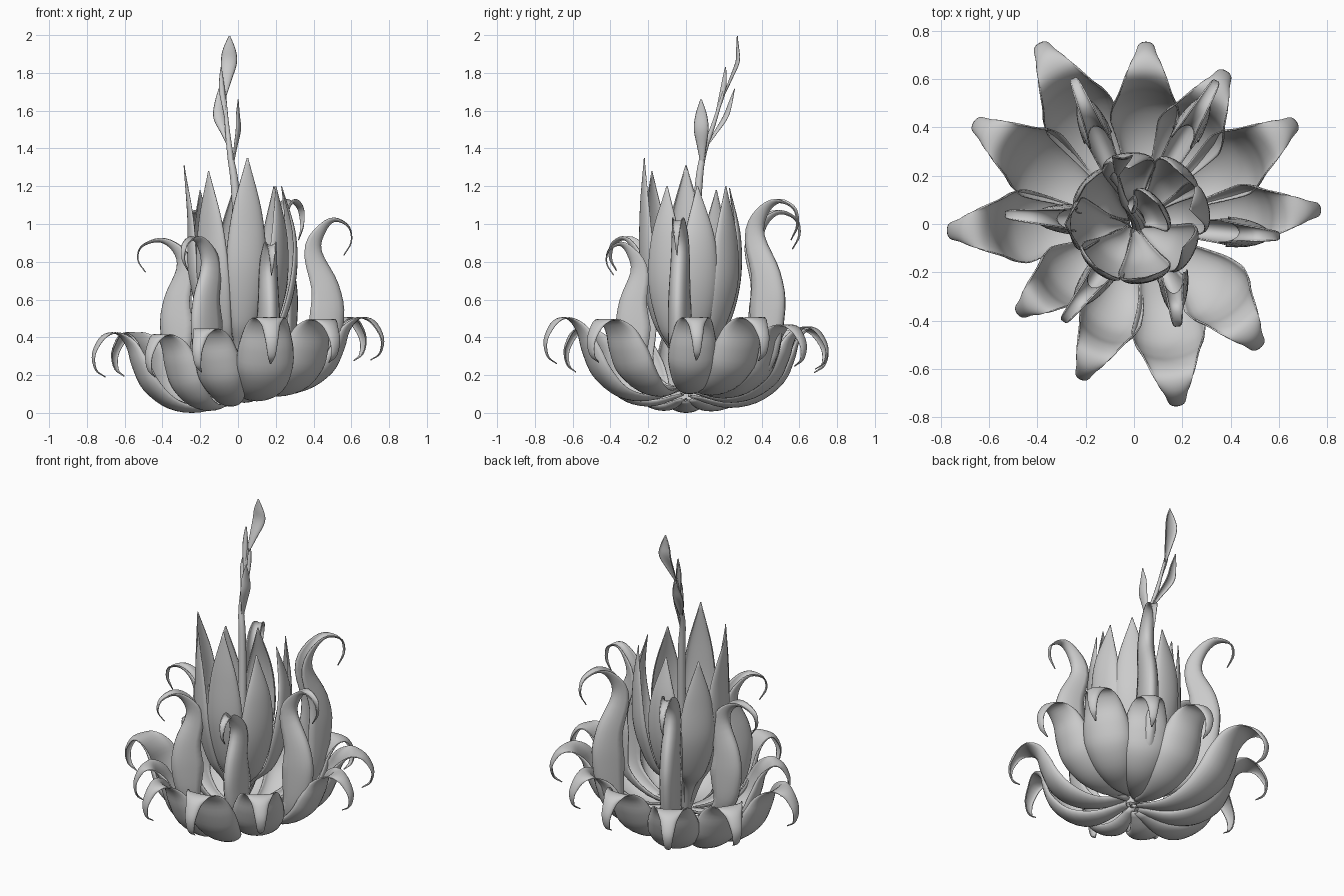
import bpy, math
from mathutils import Vector

if "Cube" in bpy.data.objects:
    bpy.data.objects.remove(bpy.data.objects["Cube"])


def spline(vals, n):
    """Catmull-Rom resampling of a short list of vectors."""
    out = []
    m = len(vals) - 1
    for i in range(n + 1):
        f = i / n * m
        k = min(int(f), m - 1)
        t = f - k
        b, c = vals[k], vals[k + 1]
        a = vals[k - 1] if k else b * 2 - c
        d = vals[k + 2] if k + 2 <= m else c * 2 - b
        out.append((b * 2 + (c - a) * t + (a * 2 - b * 5 + c * 4 - d) * t * t
                    + (b * 3 - a - c * 3 + d) * t ** 3) * 0.5)
    return out


def finish(name, verts, faces, thick):
    me = bpy.data.meshes.new(name)
    me.from_pydata(verts, [], faces)
    me.polygons.foreach_set("use_smooth", [True] * len(me.polygons))
    ob = bpy.data.objects.new(name, me)
    bpy.context.collection.objects.link(ob)
    if thick:
        mod = ob.modifiers.new("thickness", 'SOLIDIFY')
        mod.thickness = thick
        mod.offset = 0
    return ob


def blade(name, spine, widths, depths, side, n=40, m=12, thick=0.006):
    """Cupped leaf: half-ellipse sections (half width, depth) along a spine."""
    side = Vector(side).normalized()
    pts = spline([Vector(p) for p in spine], n)
    prof = spline([Vector((w, d)) for w, d in zip(widths, depths)], n)
    verts, faces = [], []
    for i, p in enumerate(pts):
        tan = (pts[min(i + 1, n)] - pts[max(i - 1, 0)]).normalized()
        nor = tan.cross(side).normalized()
        w, d = max(prof[i].x, 0.001), prof[i].y
        for j in range(m + 1):
            a = (j / m * 2 - 1) * math.pi / 2
            verts.append(p + side * w * math.sin(a) + nor * d * (1 - math.cos(a)))
    for i in range(n):
        for j in range(m):
            a = i * (m + 1) + j
            faces.append((a, a + m + 1, a + m + 2, a + 1))
    return finish(name, verts, faces, thick)


def radial(name, x, y, rz, widths, depths, ox=0, oy=0):
    """Blade whose (radius, height) spine points towards x, y, swerving by ox, oy."""
    R = math.hypot(x, y)
    dx, dy = (x - ox) / R, (y - oy) / R
    pts = []
    for r, z in rz:
        f = min(1, r / .3)
        pts.append((ox * f + r * dx, oy * f + r * dy, z))
    return blade(name, pts, widths, depths, (-dy, dx, 0))


# Outer ring of broad curling petals: outermost x, y, top height, swerve, width factor
outer = [(-.39, .745, .45, .02, .0, 1), (.05, .75, .46, .04, 0, .95),
         (.38, .63, .47, .02, 0, .95), (.67, .42, .51, .02, 0, .95),
         (.77, .06, .51, 0, 0, .85), (.52, -.51, .50, .08, .05, 1),
         (.18, -.75, .51, .09, 0, 1), (-.22, -.64, .45, .08, 0, .87),
         (-.48, -.37, .42, 0, 0, .88), (-.77, -.03, .43, 0, .02, 1),
         (-.66, .42, .43, 0, 0, 1)]
profile = [(.02, .11), (.2, .055), (.36, .075), (.49, .18), (.55, .31), (.58, .42),
           (.635, .49), (.71, .475), (.757, .38), (.742, .29), (.69, .25)]
for i, (x, y, top, ox, oy, wf) in enumerate(outer):
    R = math.hypot(x, y)
    dz = .05 * x / R
    k = (top - dz) / .5
    rz = [(r * R / .757, (z * k if z > .15 else z) + dz) for r, z in profile]
    widths = [.02, .065, .115, .148, .145, .118, .082, .05, .032, .018, .001]
    radial(f"outer_petal_{i + 1}", x, y, rz, [w * wf for w in widths],
           [.01, .03, .06, .085, .08, .05, .005, -.02, -.015, -.006, 0], ox, oy)

# Middle ring of tall folded straps: outermost x, y, body radius, top height, swerve
straps = [(.6, -.05, .56, 1.03, 0), (.34, .59, .60, 1.13, 0), (-.25, .60, .56, 1.07, 0),
          (-.53, .04, .41, .92, 0), (-.29, -.40, .41, .93, .02), (.18, -.42, .40, .90, .14)]
for i, (x, y, b, h, ox) in enumerate(straps):
    R = math.hypot(x, y)
    q = .79 * b
    rz = [(.02, .12), (.5 * b, .13), (.87 * b, .24), (b, .48 * h), (.95 * b, .66 * h),
          (q, .83 * h), (q + .02, .93 * h), (q + (R - q) * .45, .985 * h),
          (q + (R - q) * .9, .955 * h), (R, .88 * h), (R - .04, .81 * h)]
    radial(f"strap_petal_{i + 1}", x, y, rz,
           [.015, .04, .055, .06, .055, .047, .037, .028, .018, .01, .001],
           [.01, .05, .12, .175, .145, .09, .05, .02, .006, 0, 0], ox)

# Inner cluster of upright pointed leaves: tip x, y, z and bulge
leaves = [(.05, -.22, 1.35, 1.08), (-.155, -.18, 1.28, 1.05), (-.285, .0, 1.31, .93),
          (-.2, .16, 1.18, 1.05), (-.02, .23, 1.19, 1.25), (.19, .21, 1.2, 1.1),
          (.23, .06, 1.2, 1.3), (.2, -.1, 1.2, 1.2), (.1, .08, 1.05, 1.1)]
for i, (x, y, z, k) in enumerate(leaves):
    R = math.hypot(x, y)
    rz = [(.02, .1), (.35 * R, .1 + .16 * z), (.72 * R * k, .36 * z), (.98 * R * k, .56 * z),
          (R * k, .78 * z), (R, z)]
    radial(f"inner_leaf_{i + 1}", x, y, rz,
           [.015, .03, .075, .108, .08, .001], [.01, .02, .04, .05, .03, 0])


# Flower stalk, a tapering tube
def tube(name, path, r0, r1, n=24, m=10):
    pts = spline([Vector(p) for p in path], n)
    verts, faces = [], []
    for i, p in enumerate(pts):
        tan = (pts[min(i + 1, n)] - pts[max(i - 1, 0)]).normalized()
        u = tan.cross(Vector((0, 1, 0))).normalized()
        v = tan.cross(u)
        r = r0 + (r1 - r0) * i / n
        for j in range(m):
            a = j / m * math.tau
            verts.append(p + (u * math.cos(a) + v * math.sin(a)) * r)
    for i in range(n):
        for j in range(m):
            k = (j + 1) % m
            faces.append((i * m + j, i * m + k, (i + 1) * m + k, (i + 1) * m + j))
    return finish(name, verts, faces, 0)


tube("flower_stalk", [(.02, 0, .1), (.01, .03, .7), (-.015, .065, 1.18), (-.04, .09, 1.36),
                      (-.06, .15, 1.54), (-.07, .2, 1.7)], .032, .006)

# Small leaves on the stalk: base, middle, tip, half width, sideways direction
buds = [((-.07, .2, 1.68), (-.048, .265, 1.86), (-.045, .272, 1.995), .04, (1, 0, 0)),
        ((-.04, .1, 1.4), (-.095, .2, 1.57), (-.1, .258, 1.715), .03, (1, .2, 0)),
        ((-.025, .085, 1.32), (.012, .078, 1.5), (0, .08, 1.66), .037, (.15, 1, 0)),
        ((-.06, .15, 1.54), (-.075, .185, 1.7), (-.09, .21, 1.83), .014, (1, 1, 0))]
for i, (a, b, c, w, side) in enumerate(buds):
    a, b, c = Vector(a), Vector(b), Vector(c)
    blade(f"stalk_leaf_{i + 1}", [a, (a + b) / 2, b, (b + c) / 2, c],
          [.006, w * .6, w, w * .75, .001], [.003, .012, .018, .012, 0], side, 20, 8, .006)
